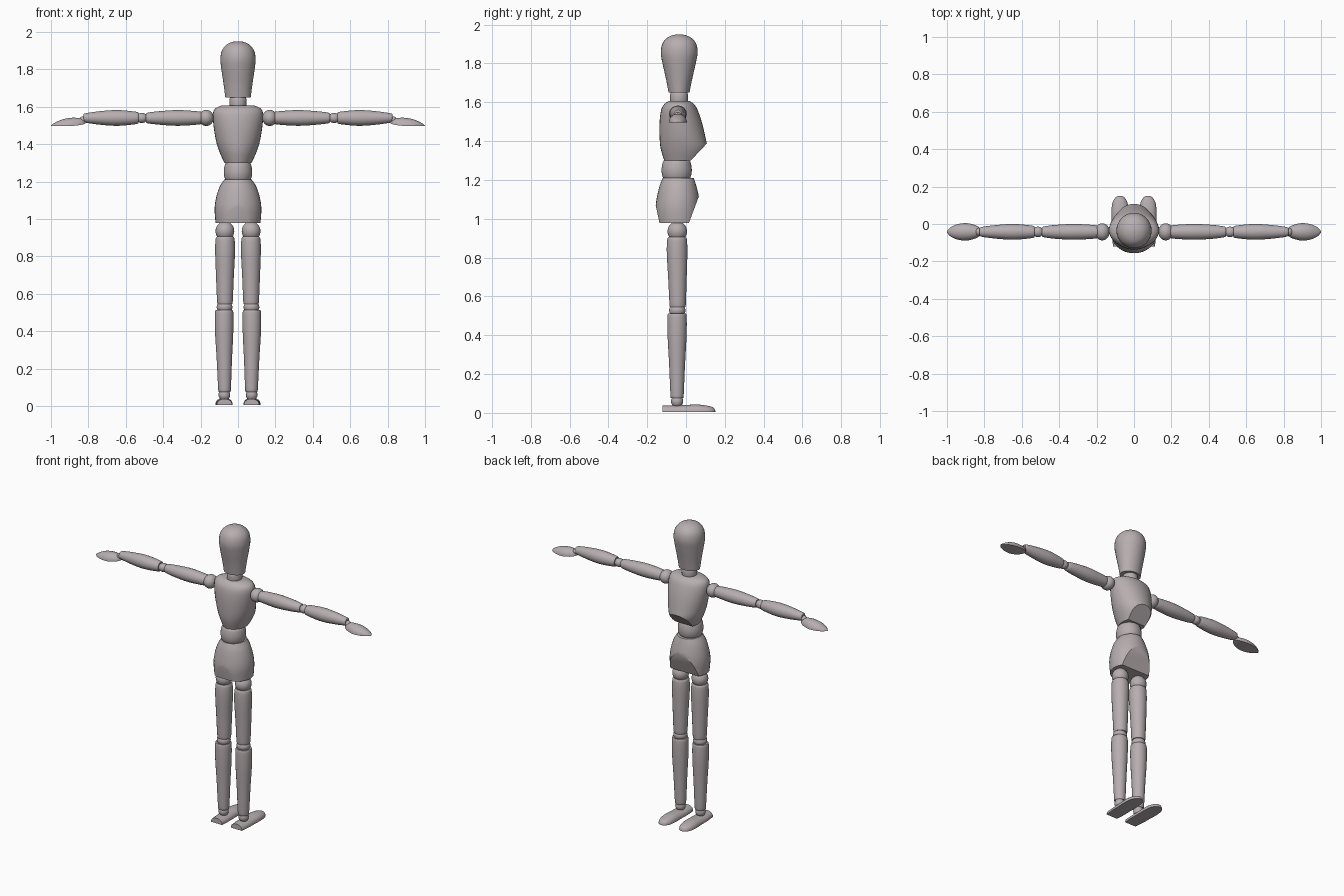
import bpy, bmesh, math
from mathutils import Vector

if "Cube" in bpy.data.objects:
    bpy.data.objects.remove(bpy.data.objects["Cube"])

wood = bpy.data.materials.new("warm grey")
wood.diffuse_color = (0.47, 0.42, 0.43, 1)
wood.use_nodes = True
wood.node_tree.nodes["Principled BSDF"].inputs["Base Color"].default_value = wood.diffuse_color
SUB = 4  # in-between rings for smooth profiles


def smooth_rings(rings):
    """Catmull-Rom interpolation between the given cross-sections."""
    out = []
    n = len(rings)
    for i in range(n - 1):
        p0, p1, p2, p3 = (rings[max(0, min(n - 1, i + k))] for k in (-1, 0, 1, 2))
        for j in range(SUB):
            t = j / SUB
            out.append([0.5 * (2 * b + (c - a) * t + (2 * a - 5 * b + 4 * c - d) * t * t
                               + (3 * b - a - 3 * c + d) * t ** 3)
                        for a, b, c, d in zip(p0, p1, p2, p3)])
    out.append(list(rings[-1]))
    return out


def loft(name, rings, axis="z", side=1, dome=False, power=1.0, cuts=(), seg=32):
    """Rings are (position, centre a, centre b, radius a, radius b) along an axis."""
    bm = bmesh.new()
    loops = []
    for t, ca, cb, ra, rb in smooth_rings(rings):
        loop = []
        for k in range(seg):
            ang = 2 * math.pi * k / seg
            c, s = math.cos(ang), math.sin(ang)
            if dome:
                s = max(s, 0.0)
            a = ca + ra * c
            b = cb + rb * math.copysign(abs(s) ** power, s)
            co = {"z": (a, b, t), "x": (t, a, b), "y": (a, t, b)}[axis]
            loop.append(bm.verts.new((co[0] * side, co[1], co[2])))
        loops.append(loop)
    for l0, l1 in zip(loops, loops[1:]):
        for k in range(seg):
            m = (k + 1) % seg
            bm.faces.new((l0[k], l0[m], l1[m], l1[k]))
    bm.faces.new(loops[0])
    bm.faces.new(loops[-1])
    # flat carved faces
    for co, no in cuts:
        bmesh.ops.bisect_plane(bm, geom=bm.verts[:] + bm.edges[:] + bm.faces[:],
                               plane_co=Vector(co), plane_no=Vector(no).normalized(),
                               clear_outer=True)
        bmesh.ops.holes_fill(bm, edges=[e for e in bm.edges if e.is_boundary])
    bmesh.ops.recalc_face_normals(bm, faces=bm.faces[:])
    mesh = bpy.data.meshes.new(name)
    bm.to_mesh(mesh)
    bm.free()
    mesh.materials.append(wood)
    ob = bpy.data.objects.new(name, mesh)
    bpy.context.collection.objects.link(ob)
    bpy.ops.object.select_all(action="DESELECT")
    ob.select_set(True)
    bpy.context.view_layer.objects.active = ob
    bpy.ops.object.shade_smooth_by_angle(angle=math.radians(35))
    return ob


def ball(name, pos, radii, side=1):
    """Rounded joint."""
    x, y, z = pos
    rx, ry, rz = radii
    rings = [(z - rz * math.cos(math.pi * i / 8), x, y,
              max(rx * math.sin(math.pi * i / 8), 0.002),
              max(ry * math.sin(math.pi * i / 8), 0.002)) for i in range(9)]
    return loft(name, rings, side=side, seg=24)


def body_rings(rows):
    """Rows are (z, half width, y front, y back)."""
    return [(z, 0, (f + b) / 2, w, (b - f) / 2) for z, w, f, b in rows]


# head and neck
loft("head", body_rings([
    (1.65, .068, -.09, .018), (1.72, .077, -.103, .032), (1.80, .089, -.121, .05),
    (1.855, .094, -.13, .06), (1.90, .086, -.122, .053), (1.93, .063, -.1, .03),
    (1.945, .035, -.07, .0), (1.95, .008, -.043, -.027)]))
loft("neck", body_rings([
    (1.59, .036, -.073, .001), (1.605, .045, -.082, .01), (1.64, .045, -.082, .01),
    (1.66, .036, -.073, .001)]))

# torso
loft("chest", body_rings([
    (1.30, .073, -.112, .075), (1.36, .1, -.13, .108), (1.42, .118, -.136, .1),
    (1.50, .131, -.136, .081), (1.56, .134, -.128, .06), (1.59, .122, -.112, .042),
    (1.606, .09, -.09, .02)]),
    cuts=[((0, .105, 1.385), (0, .09, -.085))])
loft("waist", body_rings([
    (1.20, .058, -.106, .012), (1.215, .07, -.12, .024), (1.25, .076, -.126, .03),
    (1.29, .07, -.12, .024), (1.303, .06, -.11, .014)]))
loft("pelvis", body_rings([
    (1.21, .074, -.12, .04), (1.17, .099, -.136, .053), (1.11, .118, -.15, .067),
    (1.05, .125, -.157, .072), (.978, .12, -.152, .07)]),
    cuts=[((0, .064, 1.11), (0, .135, -.05)), ((0, -.154, 1.06), (0, -.085, -.018))])

Y, Z = -.042, 1.54
for side, word in ((-1, "left"), (1, "right")):
    # leg
    ball(word + "_hip", (.07, -.045, .935), (.05, .05, .052), side)
    loft(word + "_thigh", [
        (.545, .07, -.043, .038, .038), (.56, .07, -.043, .042, .042),
        (.68, .07, -.044, .047, .047), (.82, .069, -.046, .053, .053),
        (.89, .069, -.046, .051, .051), (.905, .069, -.046, .044, .044)], side=side)
    ball(word + "_knee", (.072, -.045, .528), (.042, .042, .036), side)
    loft(word + "_shin", [
        (.082, .072, -.046, .031, .031), (.09, .072, -.046, .034, .034),
        (.25, .073, -.046, .041, .041), (.40, .074, -.046, .049, .049),
        (.50, .074, -.046, .049, .049), (.512, .074, -.046, .042, .042)], side=side)
    ball(word + "_ankle", (.073, -.046, .06), (.031, .031, .033), side)
    loft(word + "_foot", [
        (-.12, .072, .004, .04, .034), (-.06, .073, .004, .045, .035),
        (.0, .074, .004, .045, .037), (.06, .075, .004, .046, .039),
        (.11, .075, .004, .041, .033), (.14, .075, .004, .026, .024),
        (.151, .075, .004, .006, .008)], axis="y", side=side, dome=True, power=.75)

    # arm
    ball(word + "_shoulder", (.17, Y, Z), (.04, .046, .043), side)
    loft(word + "_upper_arm", [
        (.195, Y, Z, .03, .03), (.21, Y, Z, .036, .035), (.32, Y, Z, .042, .042),
        (.42, Y, Z, .037, .036), (.48, Y, Z, .029, .029), (.492, Y, Z, .023, .023)],
        axis="x", side=side)
    ball(word + "_elbow", (.514, Y, Z), (.031, .028, .027), side)
    loft(word + "_forearm", [
        (.533, Y, Z, .026, .026), (.545, Y, Z, .033, .033), (.64, Y, Z, .042, .042),
        (.73, Y, Z, .037, .037), (.81, Y, Z, .027, .026), (.825, Y, Z, .02, .02)],
        axis="x", side=side)
    ball(word + "_wrist", (.828, Y, 1.53), (.02, .02, .018), side)
    loft(word + "_hand", [
        (.815, Y, 1.51, .012, .024), (.84, Y, 1.503, .032, .036),
        (.89, Y, 1.497, .046, .044), (.94, Y, 1.496, .042, .036),
        (.98, Y, 1.496, .025, .018), (1.0, Y, 1.496, .004, .003)],
        axis="x", side=side, dome=True)
